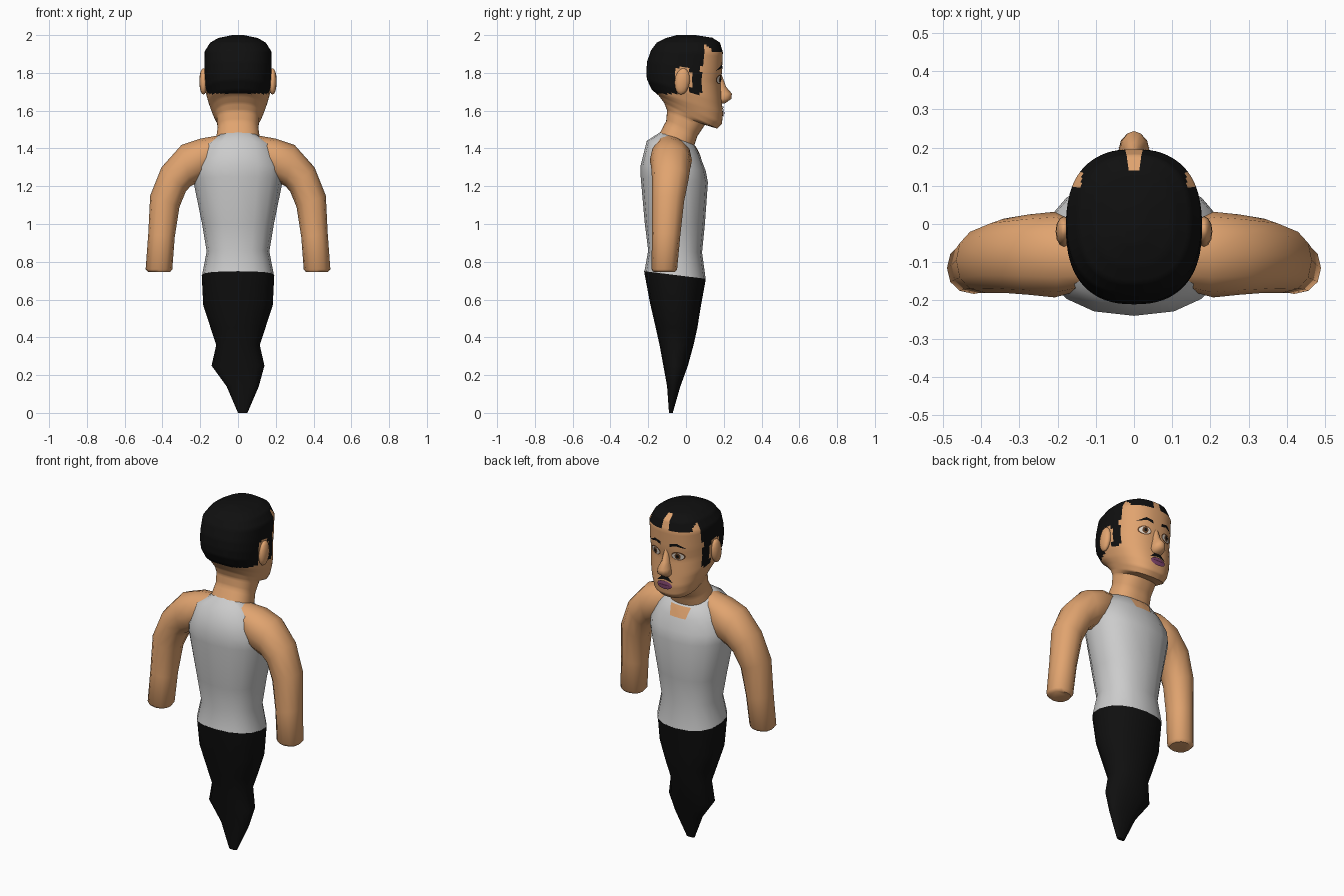
import bpy, bmesh, math
from mathutils import Vector
from mathutils.bvhtree import BVHTree

if "Cube" in bpy.data.objects:
    bpy.data.objects.remove(bpy.data.objects["Cube"])


def material(name, rgb):
    m = bpy.data.materials.new(name)
    m.diffuse_color = (*rgb, 1)
    m.use_nodes = True
    m.node_tree.nodes["Principled BSDF"].inputs["Base Color"].default_value = m.diffuse_color
    return m


SKIN = material("skin", (0.75, 0.37, 0.16))
BLACK = material("black", (0.005, 0.005, 0.005))
WHITE = material("eye_white", (0.75, 0.68, 0.6))
BROWN = material("iris_brown", (0.12, 0.05, 0.02))
MAUVE = material("lip_mauve", (0.22, 0.06, 0.16))
DARK = material("mouth_dark", (0.08, 0.02, 0.05))


def finish(name, bm, mats, angle=50):
    bmesh.ops.recalc_face_normals(bm, faces=bm.faces)
    me = bpy.data.meshes.new(name)
    bm.to_mesh(me)
    bm.free()
    for m in mats:
        me.materials.append(m)
    me.polygons.foreach_set("use_smooth", [True] * len(me.polygons))
    me.set_sharp_from_angle(angle=math.radians(angle))
    ob = bpy.data.objects.new(name, me)
    bpy.context.collection.objects.link(ob)
    return ob


def loft(name, rings, mats, segs=16, e=2.2, sub=1, angle=50):
    """Skin superellipse rings; a ring is (end A, end B, half-width vector)."""
    rings = [[Vector(p) for p in r] for r in rings]
    fine = [[p.lerp(q, k / sub) for p, q in zip(r, s)]
            for r, s in zip(rings, rings[1:]) for k in range(sub)] + [rings[-1]]
    power = lambda t: math.copysign(abs(t) ** (2 / e), t)
    bm = bmesh.new()
    loops = []
    for a, b, v in fine:
        c, u = (a + b) / 2, (a - b) / 2
        angs = [2 * math.pi * i / segs for i in range(segs)]
        loops.append([bm.verts.new(c + u * power(math.cos(t)) + v * power(math.sin(t)))
                      for t in angs])
    for p, q in zip(loops, loops[1:]):
        for i in range(segs):
            j = (i + 1) % segs
            bm.faces.new((p[i], p[j], q[j], q[i]))
    bm.faces.new(loops[0])
    bm.faces.new(loops[-1])
    return finish(name, bm, mats, angle)


def body_rings(rows):
    """Rows of front y, front z, back y, back z, half width, centre x."""
    return [((cx, yf, zf), (cx, yb, zb), (w, 0, 0)) for yf, zf, yb, zb, w, cx in rows]


def tree(ob):
    me = ob.data
    return BVHTree.FromPolygons([v.co for v in me.vertices],
                                [tuple(p.vertices) for p in me.polygons])


def decal(name, outline, mat, bvh, lift):
    """Lay a flat x-z outline onto the +y side of a surface."""
    n, parts = len(outline), 3
    pts = [Vector(outline[i]).lerp(Vector(outline[(i + 1) % n]), k / parts)
           for i in range(n) for k in range(parts)]
    mid = sum(pts, Vector((0, 0))) / len(pts)
    bm = bmesh.new()

    def drop(p):
        hit = bvh.ray_cast(Vector((p.x, 1, p.y)), Vector((0, -1, 0)))[0]
        if hit is None:
            hit = bvh.find_nearest(Vector((p.x, 0.2, p.y)))[0]
        return bm.verts.new(hit + Vector((0, lift, 0)))

    centre = drop(mid)
    loops = [[drop(mid.lerp(p, k / 3)) for p in pts] for k in (1, 2, 3)]
    for i in range(len(pts)):
        j = (i + 1) % len(pts)
        bm.faces.new((centre, loops[0][i], loops[0][j]))
        for p, q in zip(loops, loops[1:]):
            bm.faces.new((p[i], q[i], q[j], p[j]))
    ob = finish(name, bm, [mat])
    if sum(p.normal.y for p in ob.data.polygons) < 0:
        ob.data.flip_normals()


def oval(x, z, rx, rz, n=12):
    return [(x + rx * math.cos(2 * math.pi * i / n), z + rz * math.sin(2 * math.pi * i / n))
            for i in range(n)]


# Tapered legs
loft("trousers", body_rings([
    (-0.07, 0.0, -0.09, 0.0, 0.025, 0.025), (-0.03, 0.14, -0.10, 0.14, 0.085, 0.025),
    (0.01, 0.25, -0.12, 0.25, 0.14, 0), (0.04, 0.36, -0.14, 0.36, 0.115, 0),
    (0.06, 0.45, -0.16, 0.45, 0.145, 0), (0.078, 0.56, -0.19, 0.58, 0.184, 0),
    (0.105, 0.71, -0.222, 0.75, 0.192, 0)]), [BLACK])

# Vest
torso = loft("vest", body_rings([
    (0.104, 0.71, -0.22, 0.75, 0.19, 0), (0.085, 0.85, -0.2, 0.86, 0.166, 0),
    (0.1, 1.0, -0.218, 1.0, 0.19, 0), (0.116, 1.22, -0.24, 1.25, 0.238, 0),
    (0.105, 1.28, -0.24, 1.31, 0.24, 0), (0.078, 1.35, -0.208, 1.44, 0.195, 0),
    (0.048, 1.415, -0.13, 1.49, 0.115, 0)]), [], e=2.3)
decal("neckline_skin", [(-0.065, 1.41), (0.065, 1.41), (0.05, 1.35), (-0.05, 1.35)],
      SKIN, tree(torso), 0.004)

# Arms: outer x z, inner x z, middle y, half depth
ARM = [(0.11, 1.468, 0.14, 1.28, -0.09, 0.08), (0.20, 1.452, 0.215, 1.22, -0.08, 0.112),
       (0.30, 1.418, 0.25, 1.2, -0.08, 0.105), (0.405, 1.30, 0.275, 1.175, -0.083, 0.097),
       (0.465, 1.15, 0.31, 1.09, -0.095, 0.085), (0.475, 0.95, 0.335, 0.93, -0.105, 0.075),
       (0.489, 0.76, 0.348, 0.76, -0.115, 0.068), (0.475, 0.745, 0.36, 0.745, -0.115, 0.056)]
for side, s in (("left", -1), ("right", 1)):
    loft(side + "_arm", [((s * xo, y, zo), (s * xi, y, zi), (0, d, 0))
                         for xo, zo, xi, zi, y, d in ARM], [SKIN], segs=12)

# Head and neck, with hair coloured onto the scalp
head = loft("head", body_rings([
    (0.035, 1.39, -0.15, 1.46, 0.12, 0), (0.06, 1.465, -0.105, 1.545, 0.108, 0),
    (0.10, 1.525, -0.10, 1.60, 0.113, 0), (0.165, 1.505, -0.115, 1.64, 0.124, 0),
    (0.19, 1.53, -0.145, 1.68, 0.138, 0), (0.196, 1.585, -0.18, 1.71, 0.155, 0),
    (0.19, 1.645, -0.207, 1.765, 0.172, 0), (0.182, 1.74, -0.21, 1.81, 0.177, 0),
    (0.19, 1.80, -0.206, 1.86, 0.178, 0), (0.195, 1.91, -0.185, 1.92, 0.176, 0),
    (0.18, 1.96, -0.155, 1.96, 0.147, 0), (0.14, 1.986, -0.11, 1.983, 0.105, 0),
    (0.05, 2.0, -0.05, 2.0, 0.03, 0)]), [SKIN, BLACK], segs=72, e=2.4, sub=5)
for p in head.data.polygons:
    x, y, z = abs(p.center.x), p.center.y, p.center.z
    hairline = 1.985 if x < 0.018 else 1.95 if x > 0.135 else 1.915
    hair = ((y < -0.05 and z > 1.69) or (y < 0.09 and z > 1.83)
            or (0.025 < y < 0.08 and z > 1.69) or (y >= 0.09 and z > hairline))
    p.material_index = int(hair)

# Nose
loft("nose", body_rings([
    (0.185, 1.80, 0.15, 1.80, 0.014, 0), (0.213, 1.725, 0.15, 1.725, 0.022, 0),
    (0.243, 1.69, 0.15, 1.69, 0.034, 0), (0.24, 1.662, 0.15, 1.662, 0.04, 0),
    (0.205, 1.638, 0.15, 1.638, 0.028, 0)]), [SKIN], segs=12, e=2, angle=70)

# Ears, eyes and brows
face = tree(head)
for side, s in (("left", -1), ("right", 1)):
    bm = bmesh.new()
    bmesh.ops.create_uvsphere(bm, u_segments=12, v_segments=8, radius=1)
    for v in bm.verts:
        x, y, z = v.co
        v.co = (s * 0.183 + x * 0.022, -0.02 + y * 0.04 + z * 0.006, 1.755 + z * 0.07)
    finish(side + "_ear", bm, [SKIN], 60)
    decal(side + "_eyelid", oval(s * 0.072, 1.766, 0.038, 0.026), BROWN, face, 0.002)
    decal(side + "_eye", oval(s * 0.072, 1.765, 0.032, 0.02), WHITE, face, 0.004)
    decal(side + "_iris", oval(s * 0.072, 1.766, 0.016, 0.018), BROWN, face, 0.006)
    decal(side + "_pupil", oval(s * 0.072, 1.766, 0.008, 0.009), BLACK, face, 0.008)
    decal(side + "_brow", [(s * x, z) for x, z in (
        (0.028, 1.815), (0.07, 1.829), (0.12, 1.812), (0.07, 1.842), (0.03, 1.834))],
        BLACK, face, 0.004)

# Moustache and mouth
decal("moustache", [(-0.05, 1.607), (-0.022, 1.636), (0.022, 1.636), (0.05, 1.607),
                    (0.02, 1.618), (-0.02, 1.618)], BLACK, face, 0.005)
decal("lips", oval(0, 1.588, 0.048, 0.024), MAUVE, face, 0.007)
decal("mouth_line", oval(0, 1.59, 0.036, 0.004), DARK, face, 0.009)
